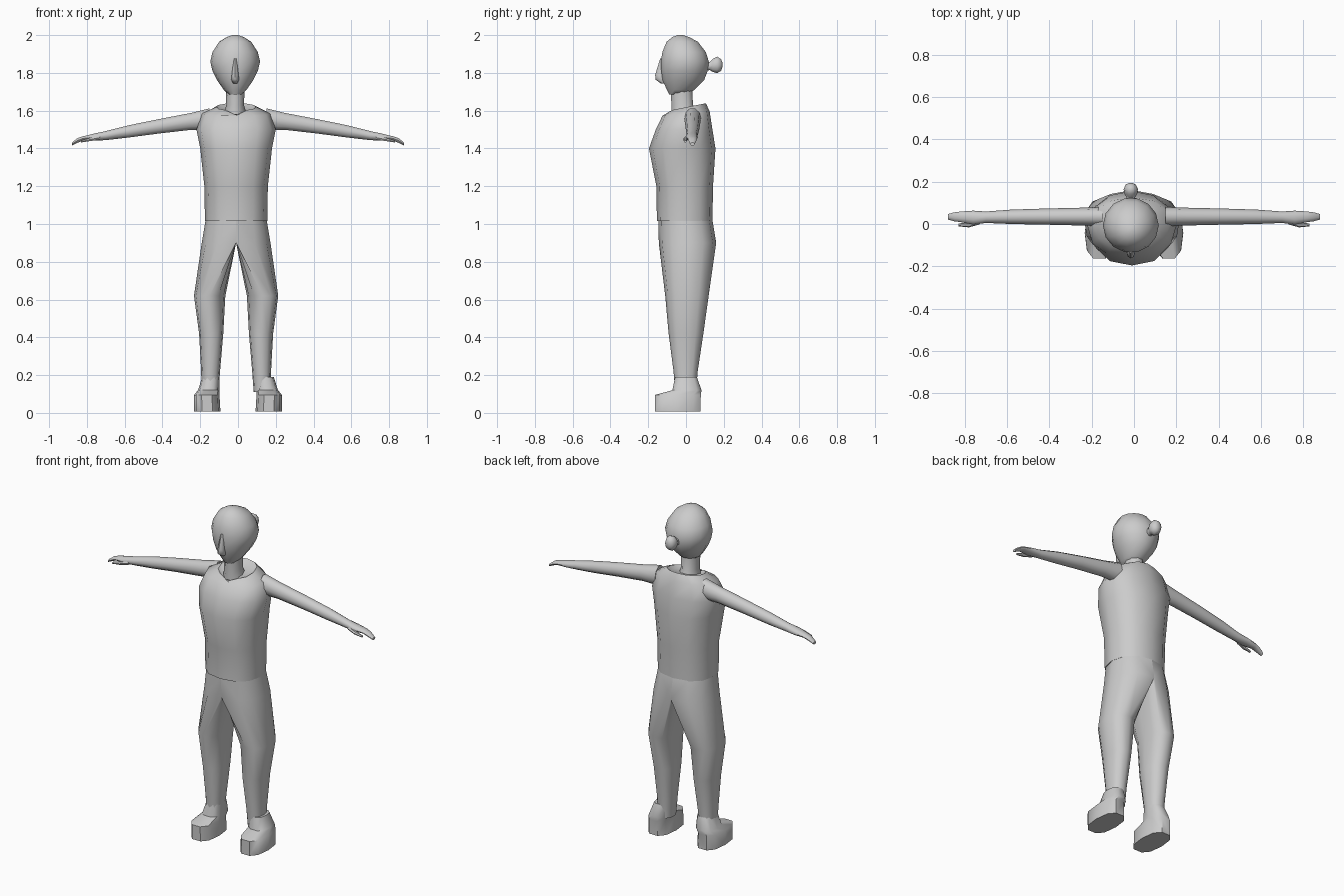
import bpy, bmesh, math
from mathutils import Vector

grey = bpy.data.materials.new("plain_grey")
grey.diffuse_color = (0.6, 0.6, 0.6, 1)


def power(v, p):
    return math.copysign(abs(v) ** (2 / p), v)


def loft(name, rings, axis="z", sides=12, p=2.3, shift=0.0, mirror=False, clamp=0):
    """Skin rings (position, centre1, half1, centre2, half2, tilt) along an axis.
    The first `clamp` rings are cut flat at the middle plane."""
    bm = bmesh.new()
    loops = []
    for k, ring in enumerate(rings):
        pos, c1, h1, c2, h2 = ring[:5]
        tilt = ring[5] if len(ring) > 5 else 0
        loop = []
        for i in range(sides):
            a = 2 * math.pi * i / sides
            u = c1 + h1 * power(math.cos(a), p)
            v = c2 + h2 * power(math.sin(a), p)
            w = pos + tilt * (v - c2)
            if k < clamp:
                u = max(u, 0)
            co = {"z": (u, v, w), "x": (w, u, v), "y": (u, w, v)}[axis]
            loop.append(bm.verts.new(co))
        loops.append(loop)
    for a, b in zip(loops, loops[1:]):
        for i in range(sides):
            j = (i + 1) % sides
            bm.faces.new((a[i], a[j], b[j], b[i]))
    bm.faces.new(loops[0])
    bm.faces.new(loops[-1])
    bmesh.ops.remove_doubles(bm, verts=bm.verts, dist=0.0005)
    bmesh.ops.recalc_face_normals(bm, faces=bm.faces)
    me = bpy.data.meshes.new(name)
    bm.to_mesh(me)
    bm.free()
    me.materials.append(grey)
    ob = bpy.data.objects.new(name, me)
    bpy.context.collection.objects.link(ob)
    ob.location.x = shift
    if mirror:
        ob.modifiers.new("mirror", "MIRROR")
    bpy.ops.object.select_all(action="DESELECT")
    ob.select_set(True)
    bpy.context.view_layer.objects.active = ob
    bpy.ops.object.shade_smooth_by_angle(angle=math.radians(50))
    return ob


# Shirt body, with a sunken neck opening
shirt = loft("shirt", [
    (1.015, 0, .165, -.007, .147), (1.2, 0, .168, -.007, .15),
    (1.4, 0, .19, -.02, .176), (1.5, 0, .21, -.01, .15),
    (1.585, 0, .18, 0, .125, .1), (1.62, 0, .105, .01, .095, .2),
    (1.605, 0, .085, .005, .075, .2)], shift=-.01)
# V notch at the front of the neckline
for v in shirt.data.vertices:
    if v.co.z > 1.57 and abs(v.co.x) < .01 and -.1 < v.co.y < 0:
        v.co.z -= .025

# Trouser legs, joined at the middle
loft("trousers", [
    (1.02, 0, .162, -.003, .143), (.9, 0, .182, .008, .152),
    (.62, .14, .083, .005, .115), (.42, .132, .064, 0, .092),
    (.22, .135, .05, -.002, .064), (.11, .138, .045, -.002, .055)],
    shift=-.01, mirror=True, clamp=2)

# Shoes
loft("shoes", [
    (.008, .163, .07, -.043, .125), (.095, .165, .067, -.043, .126),
    (.12, .155, .057, .005, .08), (.19, .143, .046, 0, .06)],
    sides=10, p=2.6, mirror=True)

# Arms with drooping fingers
loft("arms", [
    (.15, .035, .045, 1.555, .06), (.25, .035, .042, 1.543, .047),
    (.42, .035, .038, 1.517, .04), (.58, .034, .034, 1.49, .034),
    (.7, .032, .027, 1.468, .025), (.76, .03, .033, 1.46, .02),
    (.82, .034, .025, 1.453, .012), (.85, .034, .021, 1.442, .013),
    (.88, .034, .013, 1.423, .008)], axis="x", sides=10, p=2, mirror=True)
loft("thumbs", [
    (.73, .01, .012, 1.458, .012), (.78, -.005, .011, 1.448, .01),
    (.83, -.004, .007, 1.437, .006)], axis="x", sides=6, p=2, mirror=True)

# Neck and head
loft("neck", [
    (1.58, 0, .06, -.01, .07), (1.63, 0, .047, -.02, .06),
    (1.73, 0, .05, -.025, .06)], sides=10, p=2, shift=-.015)
loft("head", [
    (1.685, 0, .035, -.045, .045), (1.71, 0, .06, -.028, .075),
    (1.76, 0, .095, -.014, .112), (1.81, 0, .12, -.008, .126),
    (1.86, 0, .132, -.006, .13), (1.91, 0, .12, -.01, .118),
    (1.965, 0, .085, -.02, .085), (1.99, 0, .045, -.028, .045),
    (2.0, 0, .015, -.03, .015)], sides=14, p=2, shift=-.015)
loft("nose", [
    (1.875, 0, .008, -.125, .012), (1.79, 0, .018, -.137, .026),
    (1.765, 0, .021, -.132, .03), (1.745, 0, .012, -.115, .02)],
    sides=8, p=2, shift=-.015)

# Hair bun on a short stalk
loft("hair_bun", [
    (.09, 0, .03, 1.832, .03), (.125, 0, .02, 1.836, .022),
    (.142, 0, .03, 1.84, .037), (.165, 0, .034, 1.842, .046),
    (.186, 0, .024, 1.842, .032), (.193, 0, .01, 1.842, .012)],
    axis="y", sides=10, p=2, shift=-.015)
